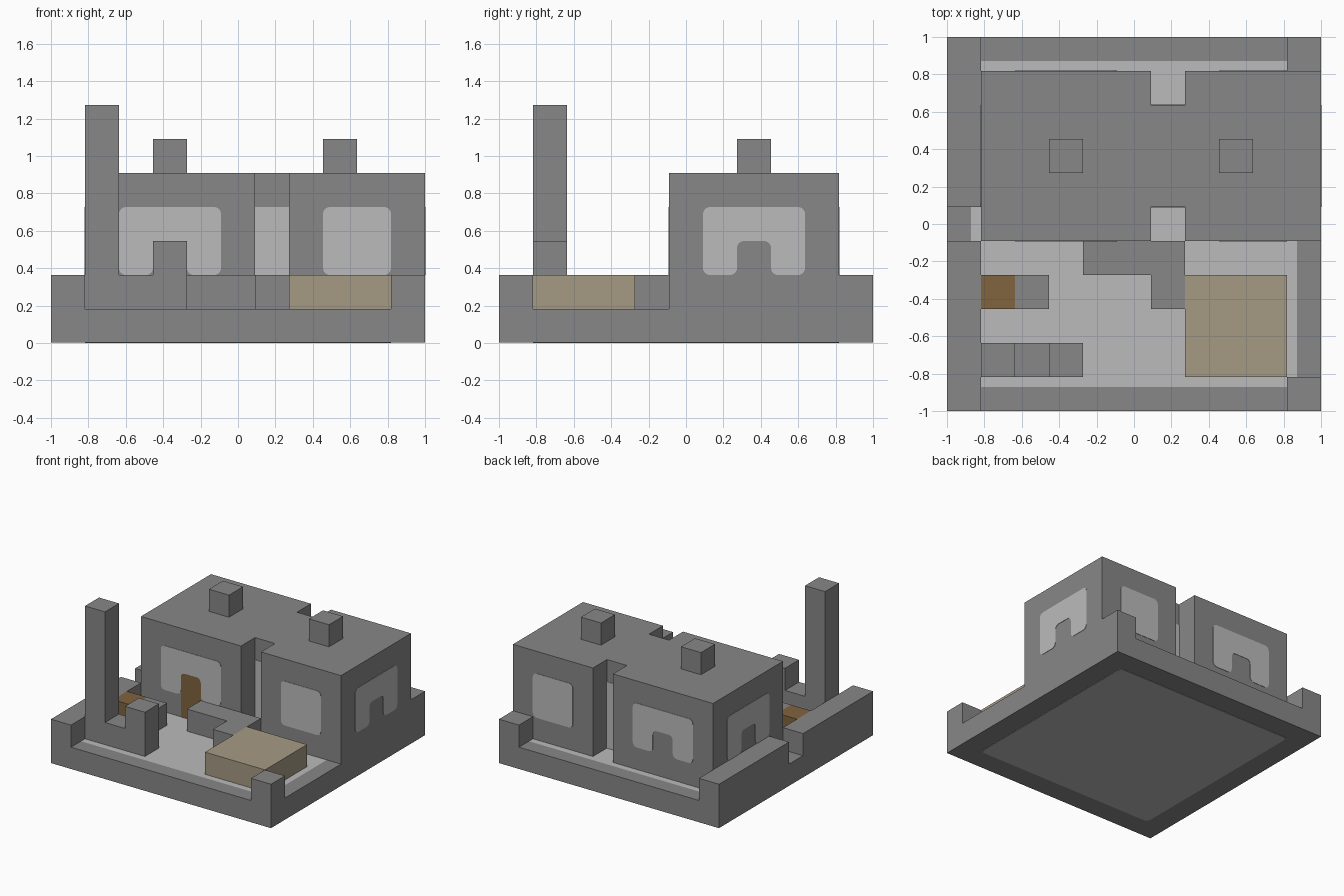
import bpy, bmesh, math
from mathutils import Vector

if "Cube" in bpy.data.objects:
    bpy.data.objects.remove(bpy.data.objects["Cube"], do_unlink=True)

U = 2 / 11          # one block of the building grid
THIN = 0.003        # thickness of painted plates


def material(name, rgb):
    m = bpy.data.materials.new(name)
    m.use_nodes = True
    m.diffuse_color = (*rgb, 1)
    m.node_tree.nodes["Principled BSDF"].inputs["Base Color"].default_value = (*rgb, 1)
    return m


STONE = material("stone grey", (0.242, 0.242, 0.242))
PALE = material("pale grey", (0.497, 0.497, 0.497))
TAN = material("tan", (0.381, 0.323, 0.231))
BROWN = material("brown", (0.22, 0.125, 0.05))


def extrude_outline(name, points, offset, mats):
    """Fill a closed outline and extrude it by offset."""
    bm = bmesh.new()
    face = bm.faces.new([bm.verts.new(p) for p in points])
    out = bmesh.ops.extrude_face_region(bm, geom=[face], use_keep_orig=True)
    moved = [g for g in out["geom"] if isinstance(g, bmesh.types.BMVert)]
    bmesh.ops.translate(bm, verts=moved, vec=offset)
    bmesh.ops.recalc_face_normals(bm, faces=bm.faces)
    mesh = bpy.data.meshes.new(name)
    bm.to_mesh(mesh)
    bm.free()
    for m in mats:
        mesh.materials.append(m)
    obj = bpy.data.objects.new(name, mesh)
    bpy.context.collection.objects.link(obj)
    return obj


def prism(name, outline, z0, z1, mat=STONE):
    """Upright prism from a plan outline in grid cells."""
    pts = [Vector((x * U - 1, y * U - 1, z0 * U)) for x, y in outline]
    return extrude_outline(name, pts, Vector((0, 0, (z1 - z0) * U)), [mat])


def rect(x0, x1, y0, y1):
    return [(x0, y0), (x1, y0), (x1, y1), (x0, y1)]


def block(name, xs, ys, zs, mat=STONE):
    return prism(name, rect(*xs, *ys), *zs, mat)


def rounded(points, radii, steps=5):
    """Round the right-angled corners of an outline."""
    result = []
    n = len(points)
    for i, r in enumerate(radii):
        p = Vector(points[i])
        d1 = (Vector(points[i - 1]) - p).normalized()
        d2 = (Vector(points[(i + 1) % n]) - p).normalized()
        if r == 0:
            result.append(p)
            continue
        for k in range(steps + 1):
            t = k / steps * math.pi / 2
            result.append(p + r * (d1 + d2 - d2 * math.cos(t) - d1 * math.sin(t)))
    return result


def plate(name, outline, axis, side, depth, mat):
    """Thin painted plate on a wall facing along axis ('x' or 'y')."""
    d = depth * U - 1
    if axis == "x":
        pts = [Vector((d, a * U - 1, z * U)) for a, z in outline]
        off = Vector((side * THIN, 0, 0))
    else:
        pts = [Vector((a * U - 1, d, z * U)) for a, z in outline]
        off = Vector((0, side * THIN, 0))
    return extrude_outline(name, pts, off, [mat])


R = 0.2  # corner radius in grid cells


def arch_window(name, start, axis, side, depth):
    """Wide window, three cells across, with a doorway notch."""
    a = start
    pts = [(a, 2), (a + 1, 2), (a + 1, 3), (a + 2, 3),
           (a + 2, 2), (a + 3, 2), (a + 3, 4), (a, 4)]
    plate(name, rounded(pts, [R] * 8), axis, side, depth, PALE)


def window(name, start, axis, side, depth):
    """Plain rounded window, two cells across."""
    pts = rect(start, start + 2, 2, 4)
    plate(name, rounded(pts, [R] * 4), axis, side, depth, PALE)


# Ground slab with a pale courtyard floor inset in its top
slab = block("ground_slab", (0, 11), (0, 11), (THIN / U, 1))
slab.data.materials.append(PALE)
bm = bmesh.new()
bm.from_mesh(slab.data)
top = max(bm.faces, key=lambda f: f.calc_center_median().z)
bmesh.ops.inset_region(bm, faces=[top], thickness=U)
top.material_index = 1
bm.to_mesh(slab.data)
bm.free()

# Pale panel on the underside
prism("underside_panel", rounded(rect(1, 10, 1, 10), [R] * 4), 0, THIN / U, PALE)

# Boundary walls and corner posts
block("side_wall_front", (0, 1), (0, 5), (1, 2))
block("side_wall_back", (0, 1), (6, 11), (1, 2))
block("corner_post_front", (10, 11), (0, 1), (1, 2))
block("corner_post_back", (10, 11), (10, 11), (1, 2))

# House with a recess in the front and the back
house = [(1, 5), (6, 5), (6, 6), (7, 6), (7, 5), (11, 5),
         (11, 10), (7, 10), (7, 9), (6, 9), (6, 10), (1, 10)]
prism("house", house, 1, 5)
for i, x in enumerate((3, 8)):
    block(f"roof_block_{i + 1}", (x, x + 1), (7, 8), (5, 6))

# Windows on all four walls
for label, side, depth, recess in (("front", -1, 5, 6), ("back", 1, 10, 9)):
    arch_window(f"{label}_arch_window", 2, "y", side, depth)
    window(f"{label}_window", 8, "y", side, depth)
    plate(f"{label}_recess_window", rect(6, 7, 1, 4), "y", side, recess, PALE)
arch_window("right_side_arch_window", 6, "x", -1, 1)
arch_window("left_side_arch_window", 6, "x", 1, 11)

# Front door
plate("front_door", rounded(rect(3, 4, 1, 3), [0, 0, R, R]), "y", -1, 5, BROWN)

# Tower with its stepped wall
block("tower", (1, 2), (1, 2), (1, 7))
block("tower_low_wall", (2, 3), (1, 2), (1, 2))
block("tower_end_post", (3, 4), (1, 2), (1, 3))

# Courtyard furniture
block("brown_crate", (1, 2), (3, 4), (1, 2), BROWN)
block("crate_bench", (2, 3), (3, 4), (1, 2))
prism("corner_low_wall", [(4, 4), (6, 4), (6, 3), (7, 3), (7, 5), (4, 5)], 1, 2)
block("tan_platform", (7, 10), (1, 4), (1, 2), TAN)
